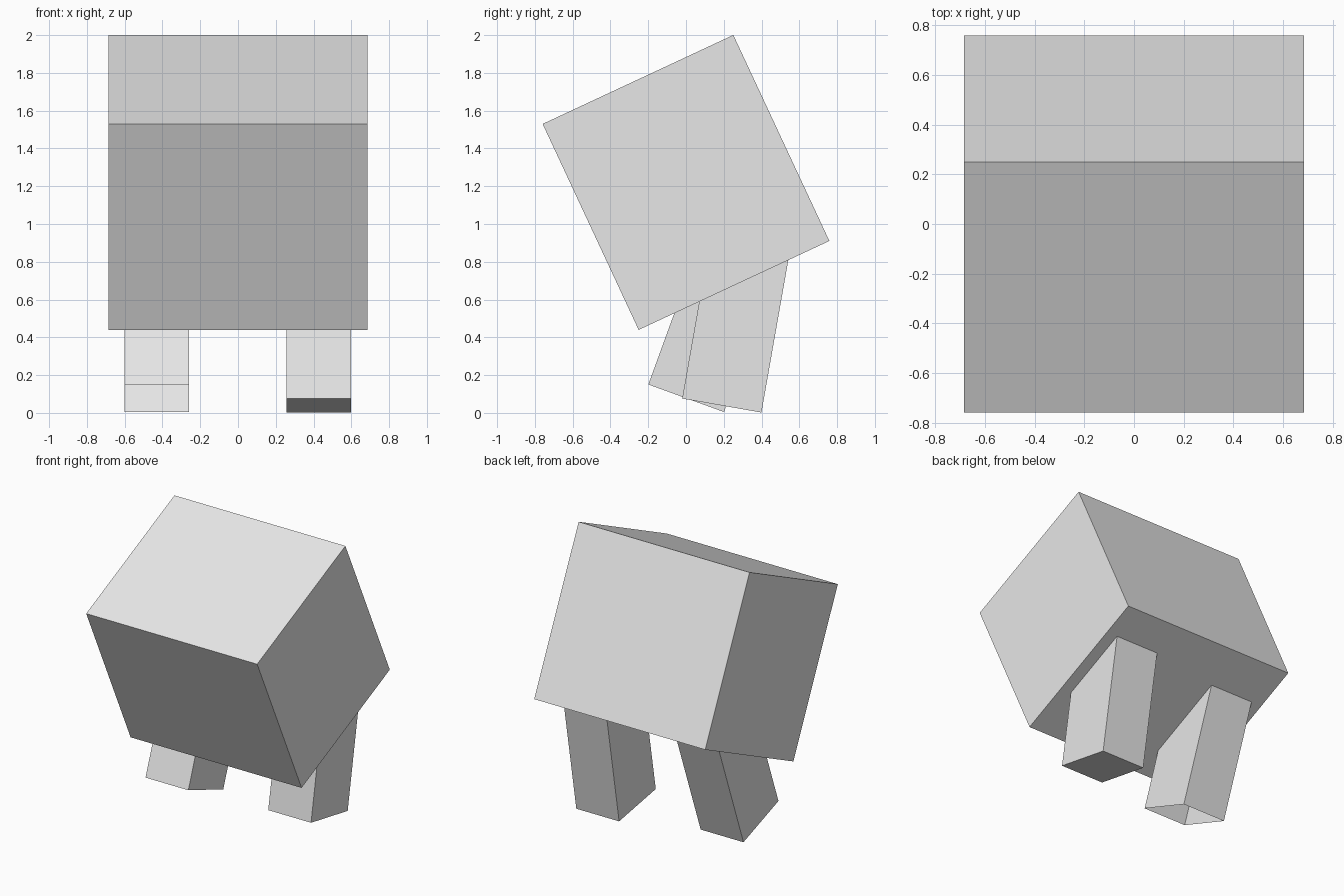
import bpy
import bmesh
from math import radians
from mathutils import Matrix, Vector

cube = bpy.data.objects.get("Cube")
if cube:
    bpy.data.objects.remove(cube, do_unlink=True)

# One plain grey for everything
grey = bpy.data.materials.new("plain_grey")
grey.use_nodes = True
colour = (0.8, 0.8, 0.8, 1.0)
grey.diffuse_color = colour
grey.node_tree.nodes["Principled BSDF"].inputs["Base Color"].default_value = colour


def tilted_box(name, size, pivot, tilt, offset=(0, 0, 0), open_bottom=False):
    """Box of the given size, offset from a pivot and tilted about x."""
    bm = bmesh.new()
    bmesh.ops.create_cube(bm, size=1)
    if open_bottom:
        bottom = [f for f in bm.faces if f.normal.z < -0.5]
        bmesh.ops.delete(bm, geom=bottom, context="FACES_ONLY")
    place = Matrix.Translation(Vector(offset)) @ Matrix.Diagonal((*size, 1))
    bm.transform(Matrix.Rotation(radians(tilt), 4, "X") @ place)
    mesh = bpy.data.meshes.new(name)
    bm.to_mesh(mesh)
    bm.free()
    mesh.materials.append(grey)
    obj = bpy.data.objects.new(name, mesh)
    obj.location = pivot
    bpy.context.collection.objects.link(obj)
    return obj


# Body block, leaning forward
tilted_box("body", (1.37, 1.114, 1.203), (0, 0, 1.22), 25)

# Legs swing from hips inside the body; the right one is open underneath
leg_length = 1.12
leg_size = (0.343, 0.426, leg_length)
for name, x, tilt, is_open in (("left_leg", 0.428, -10, False),
                               ("right_leg", -0.43, -20, True)):
    tilted_box(name, leg_size, (x, 0.384, 1.142 if is_open is False else 1.13),
               tilt, (0, 0, -leg_length / 2), is_open)

bpy.context.view_layer.update()
